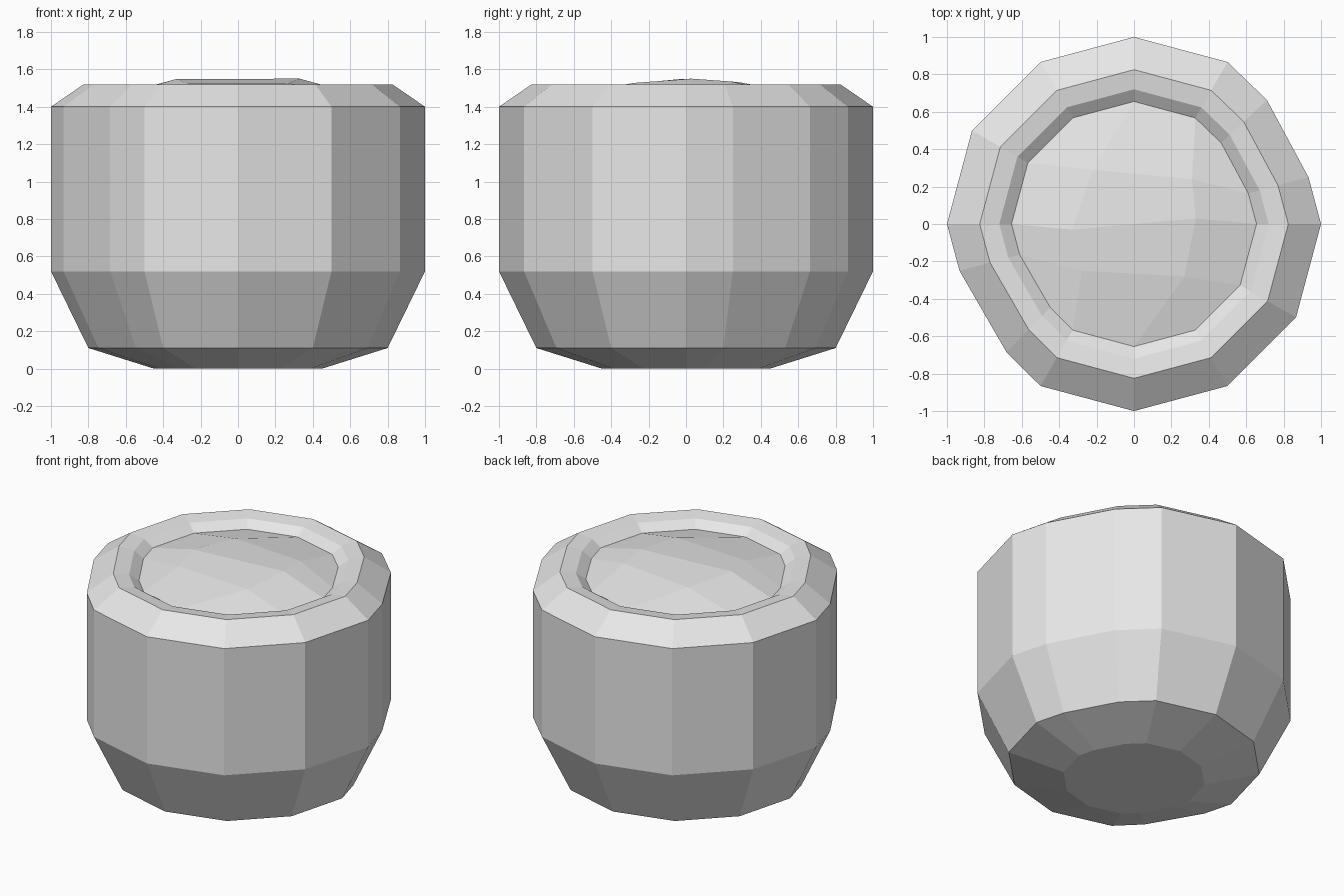
import bpy, bmesh
from math import sin, cos, radians
from mathutils import Vector

cube = bpy.data.objects.get("Cube")
if cube:
    bpy.data.objects.remove(cube, do_unlink=True)

grey = bpy.data.materials.new("plain grey")
grey.use_nodes = True
colour = (0.8, 0.8, 0.8, 1)
grey.diffuse_color = colour
grey.node_tree.nodes["Principled BSDF"].inputs["Base Color"].default_value = colour

# Uneven outline of the pot: (angle, radius)
outline = [(0, 1), (15, .966), (43, .972), (60, 1), (90, 1), (120, 1), (150, 1),
           (180, 1), (195, .966), (225, .966), (240, 1), (270, 1), (300, 1), (330, 1)]
COUNT = len(outline)


def ring(bm, radius, z):
    return [bm.verts.new((radius * r * cos(radians(a)), radius * r * sin(radians(a)), z))
            for a, r in outline]


def finish(bm, name):
    bmesh.ops.recalc_face_normals(bm, faces=bm.faces[:])
    mesh = bpy.data.meshes.new(name)
    bm.to_mesh(mesh)
    bm.free()
    mesh.materials.append(grey)
    obj = bpy.data.objects.new(name, mesh)
    bpy.context.collection.objects.link(obj)


# Pot, from base to rim and down into the mouth, with a dished lid panel
bm = bmesh.new()
profile = [(.45, 0), (.80, .11), (1, .52), (1, 1.4), (.825, 1.52), (.72, 1.505), (.655, 1.46)]
rings = [ring(bm, r, z) for r, z in profile]
for low, high in zip(rings, rings[1:]):
    for i in range(COUNT):
        j = (i + 1) % COUNT
        bm.faces.new((low[i], low[j], high[j], high[i]))
bm.faces.new(rings[0][::-1])

# Domed lid panel: a grid of three columns and four rows inside the mouth
edge = dict(zip([a for a, r in outline], rings[-1]))


def inner(x, y, z):
    return bm.verts.new((x, y, z))


grid = [
    [edge[120], edge[90], edge[60], edge[43]],
    [edge[150], inner(-.22, .29, 1.53), inner(.31, .24, 1.535), edge[15]],
    [edge[180], inner(-.33, -.03, 1.548), inner(.33, .03, 1.55), edge[0]],
    [edge[195], inner(-.28, -.25, 1.527), inner(.27, -.28, 1.527), edge[330]],
    [edge[225], edge[240], edge[270], edge[300]],
]
for upper, lower in zip(grid, grid[1:]):
    for c in range(3):
        bm.faces.new((lower[c], lower[c + 1], upper[c + 1], upper[c]))
finish(bm, "pot")
